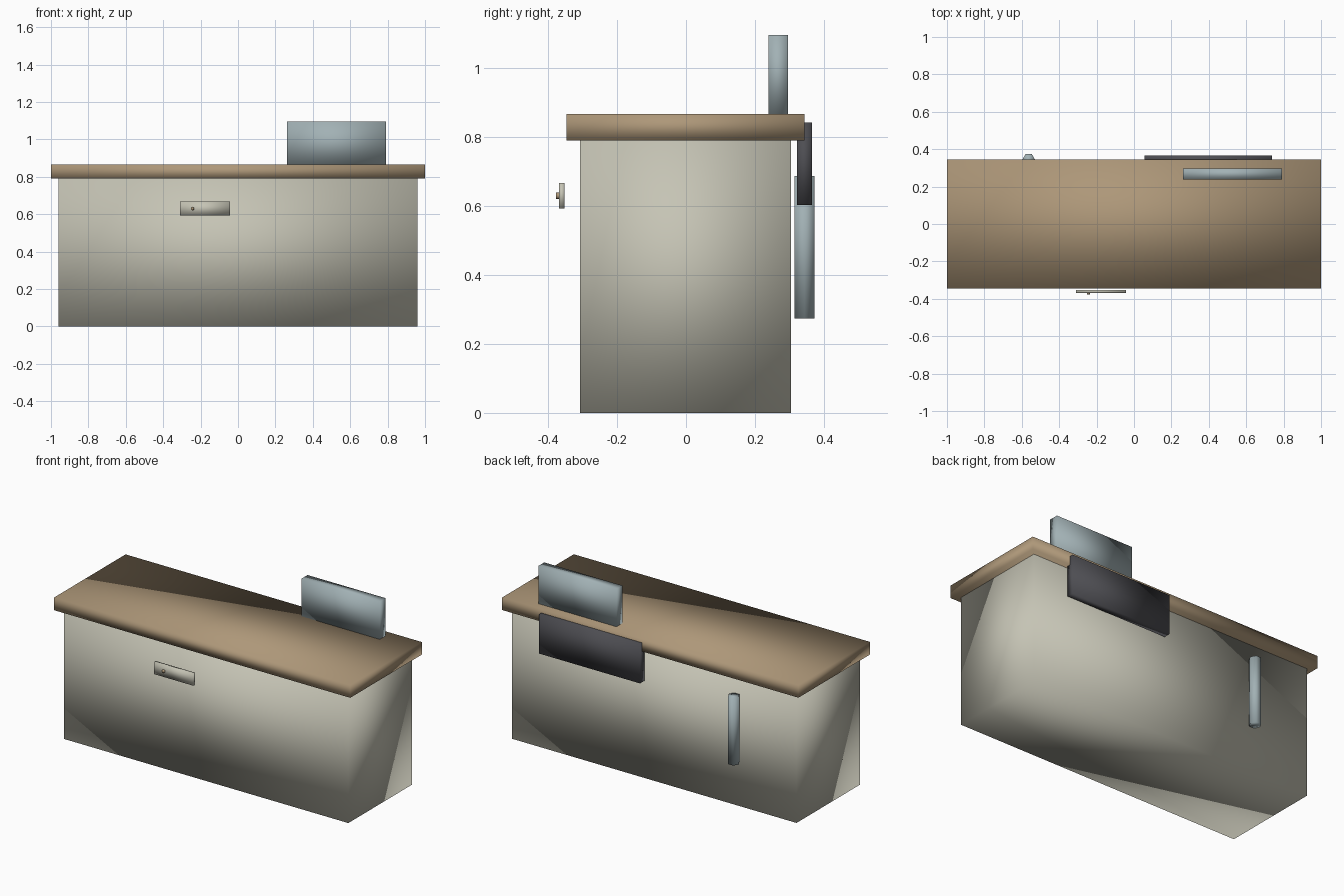
import bpy
import math

default_cube = bpy.data.objects.get("Cube")
if default_cube:
    bpy.data.objects.remove(default_cube, do_unlink=True)


def material(name, rgb):
    mat = bpy.data.materials.new(name)
    mat.use_nodes = True
    color = (*rgb, 1.0)
    mat.diffuse_color = color
    mat.node_tree.nodes["Principled BSDF"].inputs["Base Color"].default_value = color
    return mat


def finish(name, mat):
    obj = bpy.context.object
    obj.name = name
    obj.data.materials.append(mat)
    bpy.ops.object.transform_apply(location=False, rotation=True, scale=True)
    # Soft normals run across the corners of every part
    bpy.ops.object.shade_smooth()
    return obj


def box(name, mat, x, y, z):
    spans = (x, y, z)
    bpy.ops.mesh.primitive_cube_add(size=1, location=[(a + b) / 2 for a, b in spans])
    bpy.context.object.scale = [b - a for a, b in spans]
    return finish(name, mat)


def rod(name, mat, sides, radius, depth, location, rotation):
    bpy.ops.mesh.primitive_cylinder_add(vertices=sides, radius=radius, depth=depth,
                                        location=location, rotation=rotation)
    return finish(name, mat)


cream = material("warm grey paint", (0.56, 0.55, 0.46))
wood = material("tan wood", (0.42, 0.31, 0.19))
steel = material("blue grey metal", (0.36, 0.44, 0.46))
dark = material("dark grey plastic", (0.075, 0.075, 0.085))

# Counter body and overhanging worktop
box("counter_body", cream, (-0.96, 0.96), (-0.307, 0.305), (0, 0.79))
box("worktop", wood, (-1, 1), (-0.346, 0.344), (0.79, 0.867))

# Upright panel on the worktop and dark panel on the back
box("upright_panel", steel, (0.262, 0.79), (0.239, 0.296), (0.867, 1.097))
box("back_panel", dark, (0.055, 0.737), (0.322, 0.365), (0.603, 0.843))

# Six-sided upright handle on the back
rod("back_handle", steel, 6, 0.034, 0.413, (-0.563, 0.344, 0.481), (0, 0, math.pi / 2))

# Front plate with its small stud
box("front_plate", cream, (-0.31, -0.043), (-0.368, -0.352), (0.593, 0.667))
rod("plate_stud", wood, 8, 0.009, 0.02, (-0.243, -0.367, 0.63), (math.pi / 2, 0, 0))
